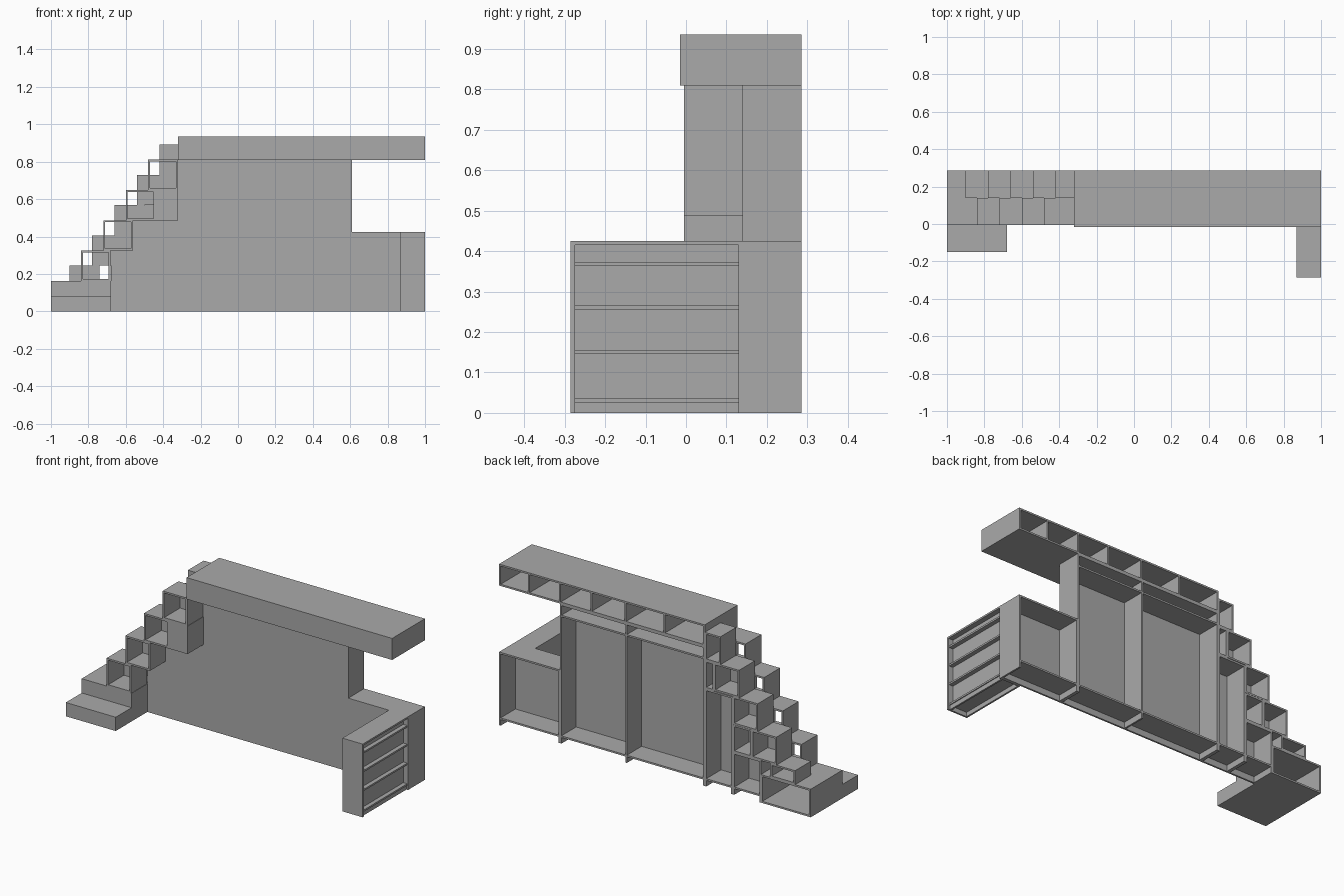
import bpy, bmesh
from mathutils import Vector

default = bpy.data.objects.get("Cube")
if default:
    bpy.data.objects.remove(default, do_unlink=True)

GREY = (0.4, 0.4, 0.4, 1)
mat = bpy.data.materials.new("plain grey")
mat.use_nodes = True
mat.diffuse_color = GREY
mat.node_tree.nodes["Principled BSDF"].inputs["Base Color"].default_value = GREY

T = 0.01                      # board thickness
BACK, WALL, STEP = 0.285, 0.14, -0.005
PLINTH = 0.035


def build(name, boards):
    """One object made of boards (x0, x1, y0, y1, z0, z1)."""
    bm = bmesh.new()
    for x0, x1, y0, y1, z0, z1 in boards:
        lo, hi = Vector((x0, y0, z0)), Vector((x1, y1, z1))
        verts = bmesh.ops.create_cube(bm, size=1)["verts"]
        bmesh.ops.scale(bm, vec=hi - lo, verts=verts)
        bmesh.ops.translate(bm, vec=(lo + hi) / 2, verts=verts)
    mesh = bpy.data.meshes.new(name)
    bm.to_mesh(mesh)
    bm.free()
    mesh.materials.append(mat)
    obj = bpy.data.objects.new(name, mesh)
    bpy.context.collection.objects.link(obj)
    return obj


def carcass(x0, x1, y0, y1, z0, z1, front=True, dividers=(), shelves=(), foot=0):
    """Open-backed box; foot raises the floor above a plinth board."""
    floor = z0 + foot
    out = [(x0, x0 + T, y0, y1, z0, z1), (x1 - T, x1, y0, y1, z0, z1),
           (x0 + T, x1 - T, y0, y1, z1 - T, z1),
           (x0 + T, x1 - T, y0, y1, floor, floor + T)]
    if front:
        out.append((x0 + T, x1 - T, y0, y0 + T, floor + T, z1 - T))
    if foot:
        out.append((x0 + T, x1 - T, y0, y0 + T, z0, floor))
    for d in dividers:
        out.append((d - T / 2, d + T / 2, y0 + T, y1, z0, z1 - T))
    for s in shelves:
        out.append((x0 + T, x1 - T, y0 + T, y1, s, s + T))
    return out


# Overhead cabinet, open to the back with five dividers
build("overhead_cabinet", carcass(-0.32, 1, -0.015, BACK, 0.81, 0.935,
      dividers=(-0.06, 0.19, 0.41, 0.61, 0.81)))

# Tall wall cabinet and the low one beside it
build("tall_cabinet", carcass(-0.32, 0.61, WALL, BACK, 0, 0.81,
      dividers=(0.185,), shelves=(0.735,), foot=PLINTH))
build("low_cabinet", carcass(0.61, 1, WALL, BACK, 0, 0.425, foot=PLINTH))

# Stepped cabinets under the stairs
build("under_stair_tall", carcass(-0.5, -0.32, WALL, BACK, 0, 0.565, foot=PLINTH))
build("under_stair_middle", carcass(-0.62, -0.5, WALL, BACK, 0.245, 0.405))
build("under_stair_low", carcass(-0.68, -0.5, WALL, BACK, 0, 0.245, foot=PLINTH))
build("under_stair_top", carcass(-0.38, -0.32, WALL, BACK, 0.565, 0.73))

# Bottom platform and the lower entry step
build("platform", carcass(-1, -0.68, STEP, BACK, 0, 0.163))
build("entry_step", carcass(-1, -0.68, -0.15, STEP, 0, 0.08))

# Front row of stairs: cubes open at both ends
RISE = 0.162
for i in range(4):
    x, z = -0.84 + 0.12 * i, 0.163 + RISE * i
    build(f"front_step_{i + 1}", carcass(x, x + 0.158, STEP, WALL, z, z + RISE, front=False))
build("front_step_support", carcass(-0.442, -0.32, STEP, WALL, 0.487, 0.649))
build("front_step_foot", [(-0.69, -0.68, STEP, WALL, 0.0, 0.163)])

# Back row of stairs: closed fronts, first one half height
build("back_step_1", carcass(-0.9, -0.74, WALL, BACK, 0.163, 0.244))
for i in range(4):
    x, z = -0.78 + 0.12 * i, 0.244 + RISE * i
    build(f"back_step_{i + 2}", carcass(x, min(x + 0.16, -0.32), WALL, BACK, z, z + RISE))

# Drawer unit standing out to the front, drawers facing the side
Y0, Y1, X0, TOP = -0.285, WALL, 0.87, 0.425
rails = (PLINTH - T, 0.145, 0.255, 0.363)
unit = [(X0, X0 + T, Y0, Y1, 0, TOP), (X0 + T, 1, Y0, Y0 + T, 0, TOP),
        (X0 + T, 1, Y1 - T, Y1, 0, TOP), (X0 + T, 1, Y0 + T, Y1 - T, TOP - T, TOP),
        (0.98, 0.99, Y0 + T, Y1 - T, 0, PLINTH - T)]
unit += [(X0 + T, 0.995, Y0 + T, Y1 - T, r, r + T) for r in rails]
build("drawer_unit", unit)
for i, (low, high) in enumerate(zip(rails, rails[1:] + (TOP - T,))):
    build(f"drawer_front_{i + 1}",
          [(0.96, 0.97, Y0 + T, Y1 - T, low + T, high)])
